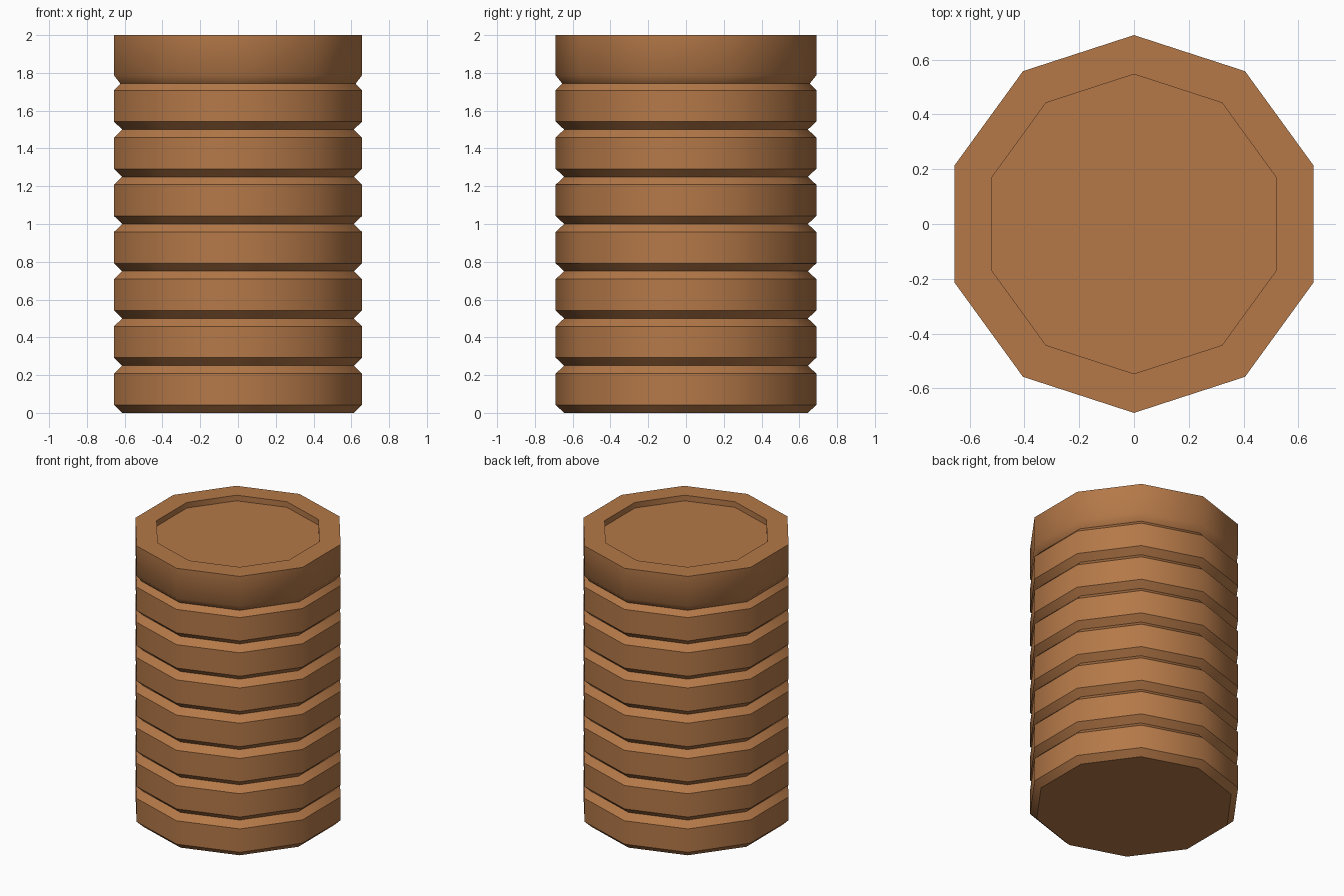
import bpy, bmesh, math

if "Cube" in bpy.data.objects:
    bpy.data.objects.remove(bpy.data.objects["Cube"])

SIDES = 10
R = 0.69          # outer radius
GROOVE = 0.645    # radius at the bottom of each groove

# Clay brown material
clay = bpy.data.materials.new("clay brown")
clay.diffuse_color = (0.46, 0.19, 0.065, 1)
clay.use_nodes = True
clay.node_tree.nodes["Principled BSDF"].inputs["Base Color"].default_value = clay.diffuse_color

# Profile (radius, height): seven chamfered bands, then a rim with a recess
profile = [(GROOVE, 0.0)]
for i in range(7):
    z = 0.25 * i
    profile += [(R, z + 0.042), (R, z + 0.208)]
    profile.append((GROOVE, z + 0.25) if i < 6 else (0.655, 1.743))
profile += [(R, 1.787), (R, 2.0), (0.547, 2.0), (0.547, 1.96)]

# Sweep the profile around ten sides
bm = bmesh.new()
rings = []
for r, z in profile:
    rings.append([bm.verts.new((r * math.cos(a), r * math.sin(a), z))
                  for a in (math.pi / 2 + 2 * math.pi * k / SIDES for k in range(SIDES))])
for low, high in zip(rings, rings[1:]):
    for k in range(SIDES):
        n = (k + 1) % SIDES
        bm.faces.new((low[k], low[n], high[n], high[k]))

# Base and recessed lid
bm.faces.new(rings[0][::-1])
bm.faces.new(rings[-1])

mesh = bpy.data.meshes.new("ribbed_barrel")
bm.to_mesh(mesh)
bm.free()
mesh.materials.append(clay)
barrel = bpy.data.objects.new("ribbed_barrel", mesh)
bpy.context.collection.objects.link(barrel)

# Smooth around the sides, sharp at the grooves and rim
bpy.context.view_layer.objects.active = barrel
barrel.select_set(True)
bpy.ops.object.shade_smooth_by_angle(angle=math.radians(40))
